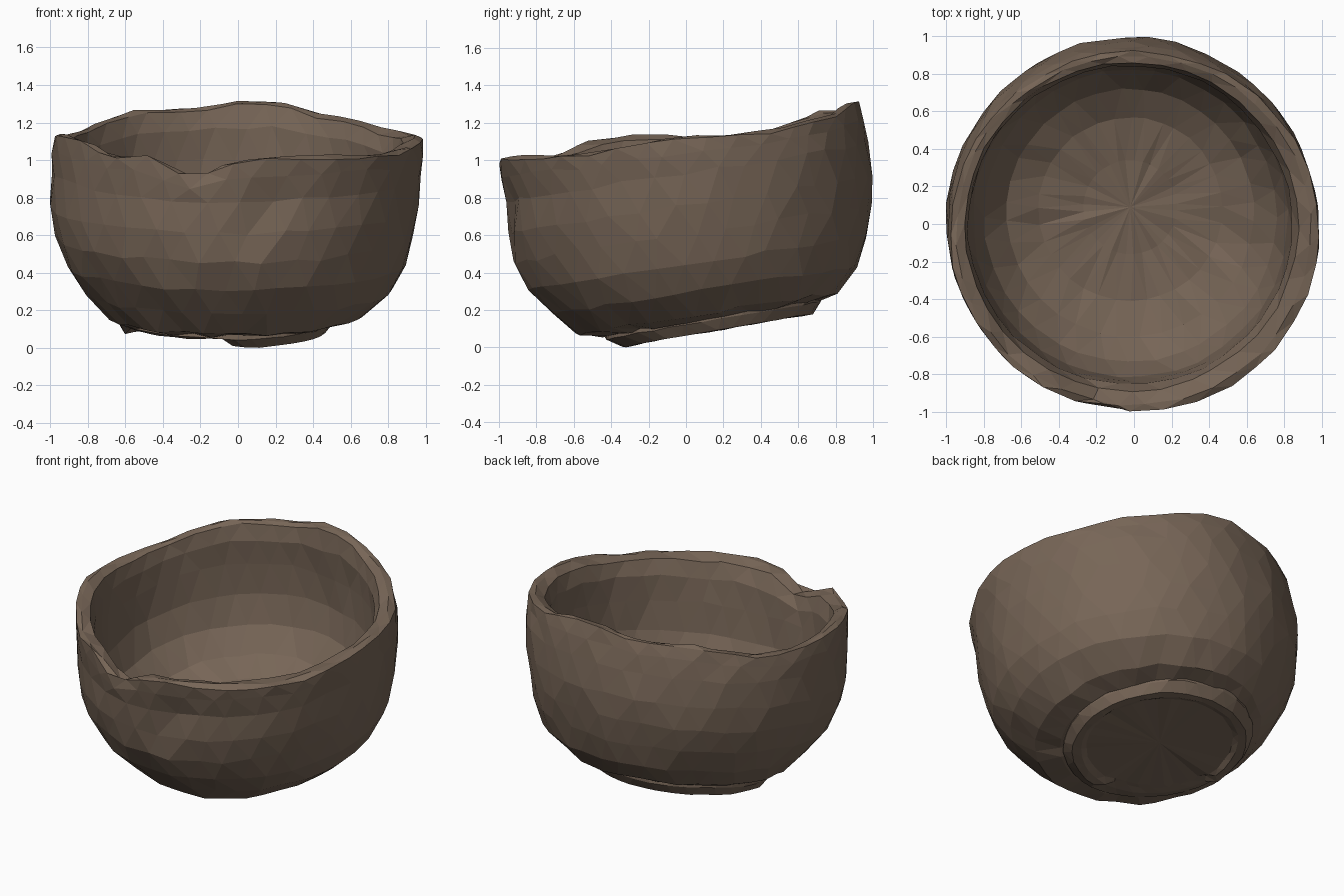
import bpy, bmesh, math, random
from mathutils import Vector

if "Cube" in bpy.data.objects:
    bpy.data.objects.remove(bpy.data.objects["Cube"])

random.seed(4)
SEG = 36
TILT = 0.16          # the whole vessel leans: z = h + TILT * y

clay = bpy.data.materials.new("brown clay")
clay.diffuse_color = (0.185, 0.132, 0.095, 1)
clay.use_nodes = True
clay.node_tree.nodes["Principled BSDF"].inputs["Base Color"].default_value = clay.diffuse_color

# broken rim height every 15 degrees, counter-clockwise from +x
RIM = [1.12, 1.14, 1.15, 1.21, 1.24, 1.31, 1.32, 1.27, 1.28, 1.23, 1.16, 1.13,
       1.13, 1.14, 1.11, 1.03, 1.03, 0.89, 1.00, 1.02, 1.02, 1.03, 1.04, 1.08]


def rim_z(a):
    t = (a / math.tau * 24) % 24
    i = int(t)
    f = t - i
    return RIM[i] * (1 - f) + RIM[(i + 1) % 24] * f


def make_rings(rings, height, jitter):
    """rings: (h, cx, cy, rx, ry, extra); height gives z from ring and angle."""
    bm = bmesh.new()
    rows = []
    for n, (h, cx, cy, rx, ry, extra) in enumerate(rings):
        row = []
        for i in range(SEG):
            # every other ring is staggered by half a step
            b = math.tau * (i + 0.5 * (n % 2)) / SEG + random.uniform(-0.03, 0.03)
            k = 1 + random.uniform(-jitter, jitter)
            x, y = cx + rx * k * math.cos(b), cy + ry * k * math.sin(b)
            row.append(bm.verts.new((x, y, height(h, extra, b, y))))
        rows.append(row)
    return bm, rows


def bridge(bm, r0, r1, n):
    # triangulated band between two staggered rings
    for i in range(SEG):
        j = (i + 1) % SEG
        a, b, c, d = r0[i], r0[j], r1[j], r1[i]
        if n % 2 == 0:
            bm.faces.new((a, b, d)); bm.faces.new((b, c, d))
        else:
            bm.faces.new((a, b, c)); bm.faces.new((a, c, d))


def cap(bm, row, z_lift=0.0):
    c = sum((v.co for v in row), Vector()) / SEG
    mid = bm.verts.new(c + Vector((0, 0, z_lift)))
    for i in range(SEG):
        bm.faces.new((row[i], row[(i + 1) % SEG], mid))


def finish(bm, name):
    bmesh.ops.recalc_face_normals(bm, faces=bm.faces)
    me = bpy.data.meshes.new(name)
    bm.to_mesh(me)
    bm.free()
    me.materials.append(clay)
    ob = bpy.data.objects.new(name, me)
    bpy.context.collection.objects.link(ob)
    return ob


# ---- bowl: outer wall, chipped rim, inner wall and floor in one shell
# last value: share of the way from the leaning plane to the broken rim
bowl_rings = [
    (0.135, -0.05, 0.12, 0.57, 0.57, 0),
    (0.165, -0.02, 0.11, 0.68, 0.70, 0),
    (0.29, 0.00, 0.10, 0.82, 0.815, 0),
    (0.44, -0.01, 0.06, 0.905, 0.905, 0),
    (0.60, -0.02, 0.035, 0.955, 0.955, 0),
    (0.76, -0.02, 0.02, 0.98, 0.975, 0),
    (0.90, -0.01, 0.005, 0.985, 0.97, 0.15),
    (0.90, 0.00, -0.02, 0.99, 0.965, 0.65),
    (0.90, 0.005, -0.04, 0.985, 0.96, 0.96),
    (0.90, 0.00, -0.035, 0.945, 0.93, 1.0),
    (0.90, -0.015, -0.015, 0.89, 0.875, 0.92),
    (0.90, -0.02, -0.005, 0.865, 0.85, 0.5),
    (0.86, -0.02, 0.01, 0.86, 0.85, 0),
    (0.66, -0.02, 0.025, 0.84, 0.84, 0),
    (0.48, -0.02, 0.045, 0.78, 0.78, 0),
    (0.34, -0.02, 0.06, 0.66, 0.66, 0),
    (0.27, -0.02, 0.08, 0.49, 0.49, 0),
    (0.24, -0.02, 0.09, 0.25, 0.25, 0),
]


def bowl_height(h, s, a, y):
    plane = h + TILT * y
    z = plane * (1 - s) + rim_z(a) * s
    return z + random.uniform(-0.011, 0.011)


bm, rows = make_rings(bowl_rings, bowl_height, 0.007)
for n, (r0, r1) in enumerate(zip(rows, rows[1:])):
    bridge(bm, r0, r1, n)
cap(bm, rows[0])
cap(bm, rows[-1], -0.005)
# small chips knocked out of the front wall and beside the rim notch
for x, y, z in ((-0.08, -0.88, 0.34), (0.08, -0.93, 0.60),
                (0.21, -0.93, 0.85), (-0.18, -0.97, 0.90)):
    p = Vector((x, y, z))
    v = min((v for r in rows[:9] for v in r), key=lambda v: (v.co - p).length)
    v.co.y += 0.025
finish(bm, "bowl")

# ---- foot disc with a nearly flat base, worn away at the front left
foot_rings = [
    (0.18, -0.07, 0.145, 0.58, 0.57, 0),
    (0.12, -0.07, 0.145, 0.58, 0.575, 0.2),
    (0.06, -0.065, 0.165, 0.54, 0.515, 1),
    (0.062, -0.065, 0.165, 0.49, 0.465, 1),
    (0.078, -0.065, 0.165, 0.46, 0.43, 0.5),
]


def foot_height(h, s, a, y):
    deg = math.degrees(a) % 360
    worn = 0.045 if 195 < deg < 272 else 0.0
    return max(0.0, h + 0.175 * y + worn * s + random.uniform(-0.005, 0.005))


bm, rows = make_rings(foot_rings, foot_height, 0.01)
for n, (r0, r1) in enumerate(zip(rows, rows[1:])):
    bridge(bm, r0, r1, n)
cap(bm, rows[-1])
cap(bm, rows[0])
# ring staggering shifts indices forward, so undo the half-step drift visually
finish(bm, "foot")
